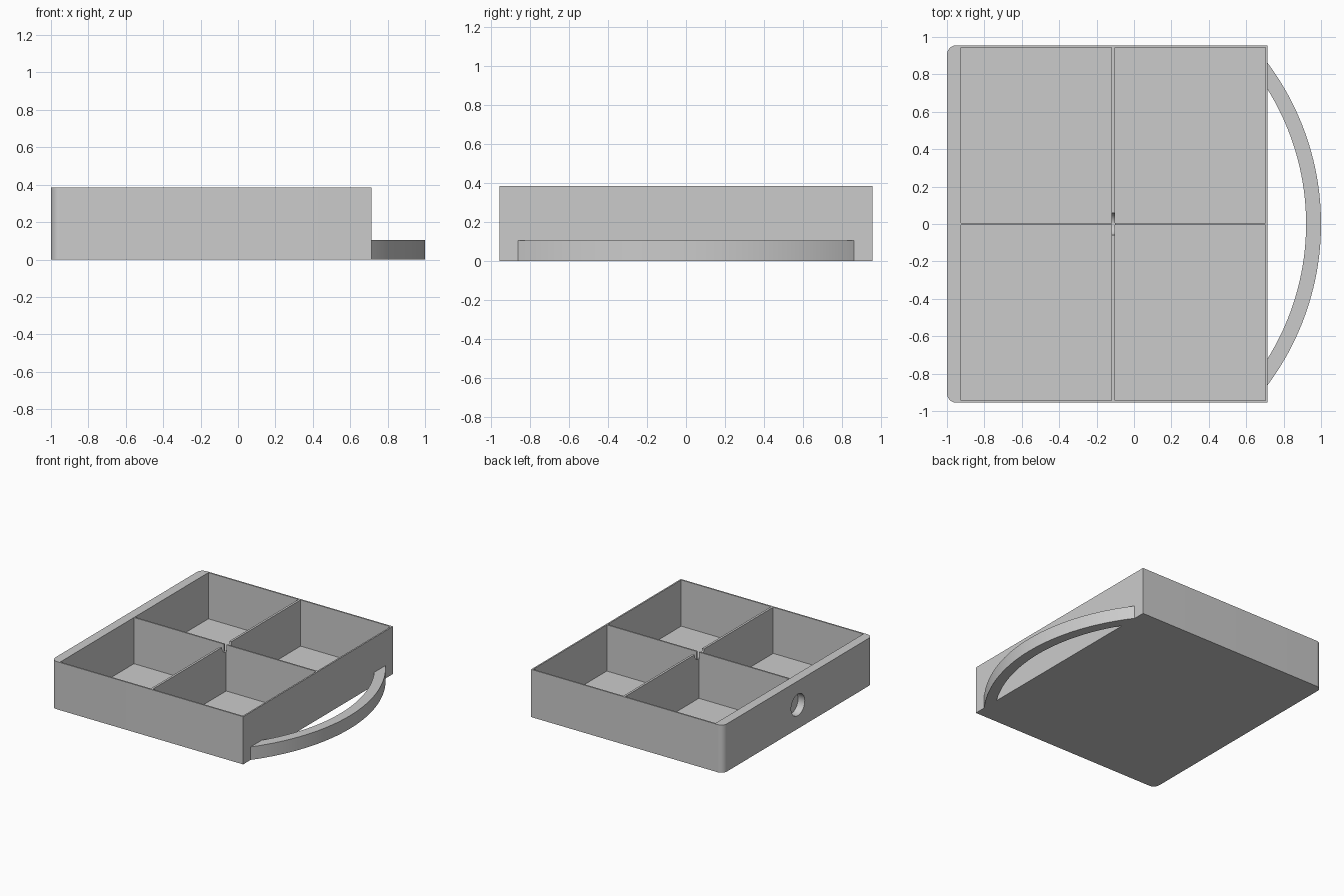
import bpy, bmesh
from math import cos, sin, pi, asin
from mathutils import Matrix

cube = bpy.data.objects.get("Cube")
if cube:
    bpy.data.objects.remove(cube, do_unlink=True)

grey = bpy.data.materials.new("plain grey")
grey.use_nodes = True
grey.diffuse_color = (0.6, 0.6, 0.6, 1)
grey.node_tree.nodes["Principled BSDF"].inputs["Base Color"].default_value = grey.diffuse_color

LEFT, RIGHT, HALF, HEIGHT = -1.0, 0.715, 0.955, 0.385
WALL, SPINE, ROUND = 0.012, 0.075, 0.05
MID = -0.11                     # x of the cross divider


def make_object(name, bm):
    bmesh.ops.recalc_face_normals(bm, faces=bm.faces)
    mesh = bpy.data.meshes.new(name)
    bm.to_mesh(mesh)
    bm.free()
    obj = bpy.data.objects.new(name, mesh)
    bpy.context.collection.objects.link(obj)
    mesh.materials.append(grey)
    return obj


def prism(name, outline, height):
    bm = bmesh.new()
    base = bm.faces.new([bm.verts.new((x, y, 0)) for x, y in outline])
    top = bmesh.ops.extrude_face_region(bm, geom=[base])["geom"]
    bmesh.ops.translate(bm, vec=(0, 0, height),
                        verts=[g for g in top if isinstance(g, bmesh.types.BMVert)])
    return make_object(name, bm)


def box(name, x0, x1, y0, y1, z0, z1):
    bm = bmesh.new()
    place = (Matrix.Translation(((x0 + x1) / 2, (y0 + y1) / 2, (z0 + z1) / 2))
             @ Matrix.Diagonal((x1 - x0, y1 - y0, z1 - z0, 1)))
    bmesh.ops.create_cube(bm, size=1, matrix=place)
    return make_object(name, bm)


def rod(name, x0, x1, z, radius):
    bm = bmesh.new()
    place = Matrix.Translation(((x0 + x1) / 2, 0, z)) @ Matrix.Rotation(pi / 2, 4, 'Y')
    bmesh.ops.create_cone(bm, cap_ends=True, segments=48, radius1=radius,
                          radius2=radius, depth=x1 - x0, matrix=place)
    return make_object(name, bm)


def activate(obj):
    bpy.ops.object.select_all(action='DESELECT')
    obj.select_set(True)
    bpy.context.view_layer.objects.active = obj


def cut(target, cutter):
    cutter.hide_render = True
    mod = target.modifiers.new("cut", 'BOOLEAN')
    mod.operation, mod.solver, mod.object = 'DIFFERENCE', 'EXACT', cutter
    activate(target)
    bpy.ops.object.modifier_apply(modifier=mod.name)
    bpy.data.objects.remove(cutter, do_unlink=True)


# Tray block with two rounded corners on the thick side
outline = [(RIGHT, -HALF), (RIGHT, HALF)]
for sign, start in ((1, pi / 2), (-1, pi)):
    for i in range(13):
        a = start + i * pi / 24
        outline.append((LEFT + ROUND + ROUND * cos(a),
                        sign * (HALF - ROUND) + ROUND * sin(a)))
tray = prism("tray", outline, HEIGHT)

# Four compartments
for x0, x1 in ((LEFT + SPINE, MID - 0.009), (MID + 0.009, RIGHT - WALL)):
    for y0, y1 in ((-HALF + WALL, -WALL / 2), (WALL / 2, HALF - WALL)):
        cut(tray, box("compartment_cutter", x0, x1, y0, y1, WALL, HEIGHT + 0.1))

# Blind round hole in the thick wall and round notch in the divider
cut(tray, rod("hole_cutter", LEFT - 0.05, LEFT + 0.06, HEIGHT / 2, 0.087))
cut(tray, rod("notch_cutter", MID - 0.01, MID + 0.01, HEIGHT, 0.06))

# Curved handle: a band between two concentric arcs, ending on the tray wall
outer, band, steps = 1.44, 0.08, 64
centre = 1.0 - outer


def arc(radius):
    end = asin(((radius ** 2 - (RIGHT - centre) ** 2) ** 0.5) / radius)
    angles = [end * (2 * i / steps - 1) for i in range(steps + 1)]
    return [(centre + radius * cos(a), radius * sin(a)) for a in angles]


handle = prism("handle", arc(outer) + arc(outer - band)[::-1], 0.105)

for obj in (tray, handle):
    activate(obj)
    bpy.ops.object.shade_smooth_by_angle(angle=pi / 6)
